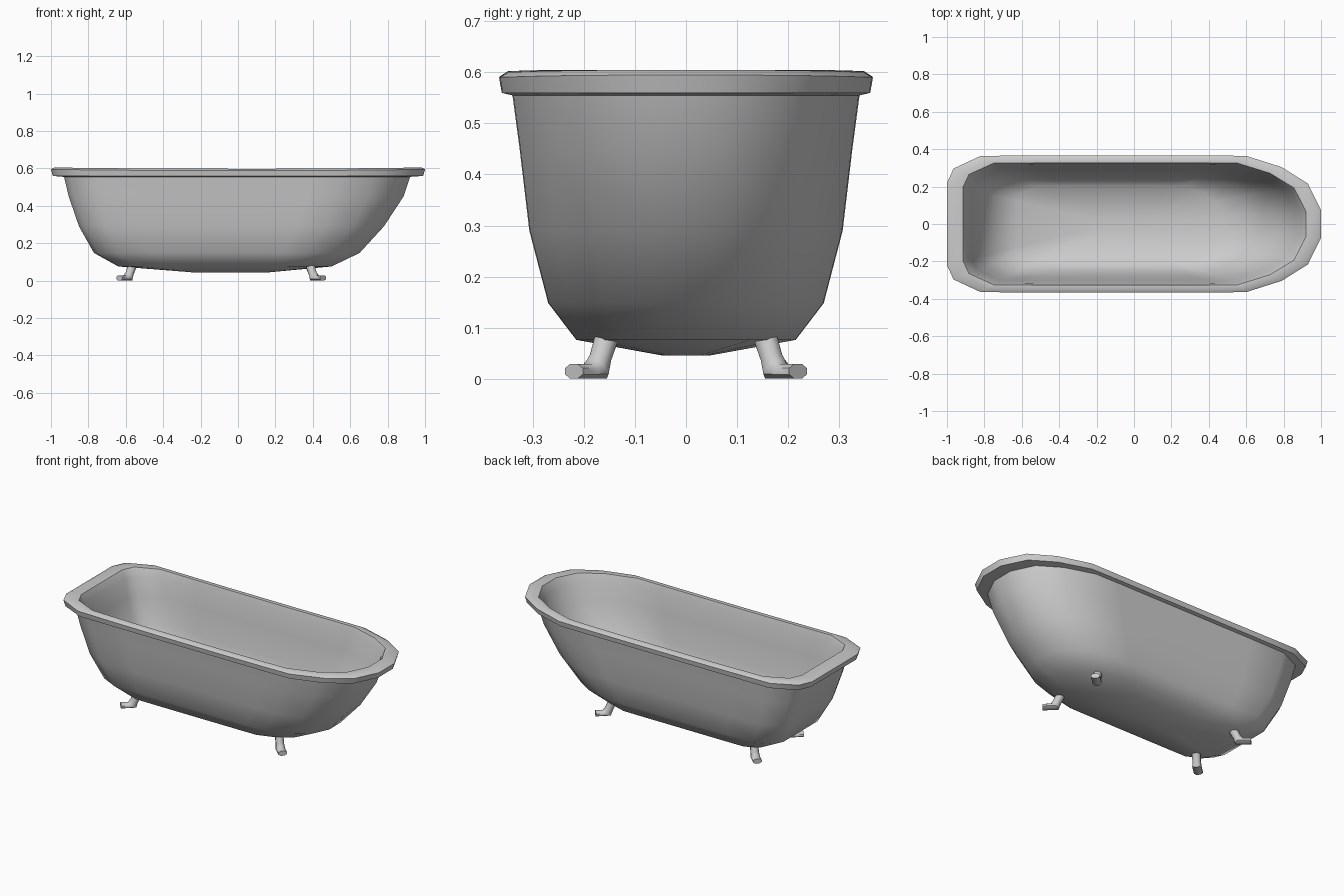
import bpy, bmesh, math
from mathutils import Vector

if "Cube" in bpy.data.objects:
    bpy.data.objects.remove(bpy.data.objects["Cube"])


def loft(name, rings):
    """Skin a list of equal-length vertex rings and cap both ends."""
    bm = bmesh.new()
    loops = [[bm.verts.new(p) for p in r] for r in rings]
    for a, b in zip(loops, loops[1:]):
        n = len(a)
        for i in range(n):
            j = (i + 1) % n
            bm.faces.new((a[i], a[j], b[j], b[i]))
    bm.faces.new(loops[0][::-1])
    bm.faces.new(loops[-1])
    bmesh.ops.recalc_face_normals(bm, faces=bm.faces[:])
    mesh = bpy.data.meshes.new(name)
    bm.to_mesh(mesh)
    bm.free()
    obj = bpy.data.objects.new(name, mesh)
    bpy.context.collection.objects.link(obj)
    bpy.ops.object.select_all(action='DESELECT')
    obj.select_set(True)
    bpy.context.view_layer.objects.active = obj
    bpy.ops.object.shade_smooth_by_angle(angle=math.radians(52))
    return obj


# Tub outline: squared tap end at -x, rounded end at +x (half, y as fraction)
half = [(-1, .60), (-.965, .81), (-.82, .995), (-.57, 1), (-.33, 1), (.14, 1),
        (.43, 1), (.60, .995), (.79, .83), (.93, .59), (1, .20)]
outline = half + [(x, -y) for x, y in reversed(half)]


def tub_ring(x0, x1, hy, z):
    ring = []
    for u, v in outline:
        lift = .007 * u * u if z > .58 else 0
        ring.append(((x0 + x1) / 2 + u * (x1 - x0) / 2, v * hy, z + lift))
    return ring


# Cross-sections: outer shell, rolled rim, inner basin (x min, x max, half width, z)
sections = [
    (-.25, .17, .045, .045), (-.64, .50, .215, .076), (-.77, .65, .270, .148),
    (-.85, .78, .307, .29), (-.905, .885, .326, .45), (-.93, .92, .340, .555),
    (-.99, .99, .361, .560), (-1, 1, .366, .588), (-.98, .98, .350, .598),
    (-.915, .92, .327, .597), (-.89, .895, .317, .56), (-.87, .86, .302, .45),
    (-.82, .76, .283, .29), (-.74, .63, .248, .165), (-.62, .48, .200, .108),
    (-.25, .17, .045, .085)]
loft("bathtub_shell", [tub_ring(*s) for s in sections])


# Feet: bent legs, swept along (distance, z, tilt, half width, half thickness)
sweep = [(-.007, .090, 15, .023, .024), (.016, .040, 25, .022, .021),
         (.025, .0175, 50, .024, .027), (.048, .0145, 90, .024, .0145),
         (.092, .0145, 90, .024, .0145)]


def foot(name, sx, sy):
    d = Vector((sx * .73, sy * .68, 0)).normalized()
    side = Vector((-d.y, d.x, 0))
    origin = Vector((-.09 + sx * .477, sy * .157, 0))
    rings = []
    for s, z, tilt, w, t in sweep:
        a = math.radians(tilt)
        up = d * math.cos(a) + Vector((0, 0, math.sin(a)))
        ring = []
        for k in range(8):
            b = math.radians(22.5 + 45 * k)
            p = (origin + d * s + Vector((0, 0, z))
                 + side * w * math.cos(b) * 1.08 + up * t * math.sin(b) * 1.08)
            p.z = max(p.z, 0)
            ring.append(p)
        rings.append(ring)
    loft(name, rings)


for sx, end in ((-1, "left"), (1, "right")):
    for sy, face in ((-1, "front"), (1, "back")):
        foot(f"{face}_{end}_foot", sx, sy)
